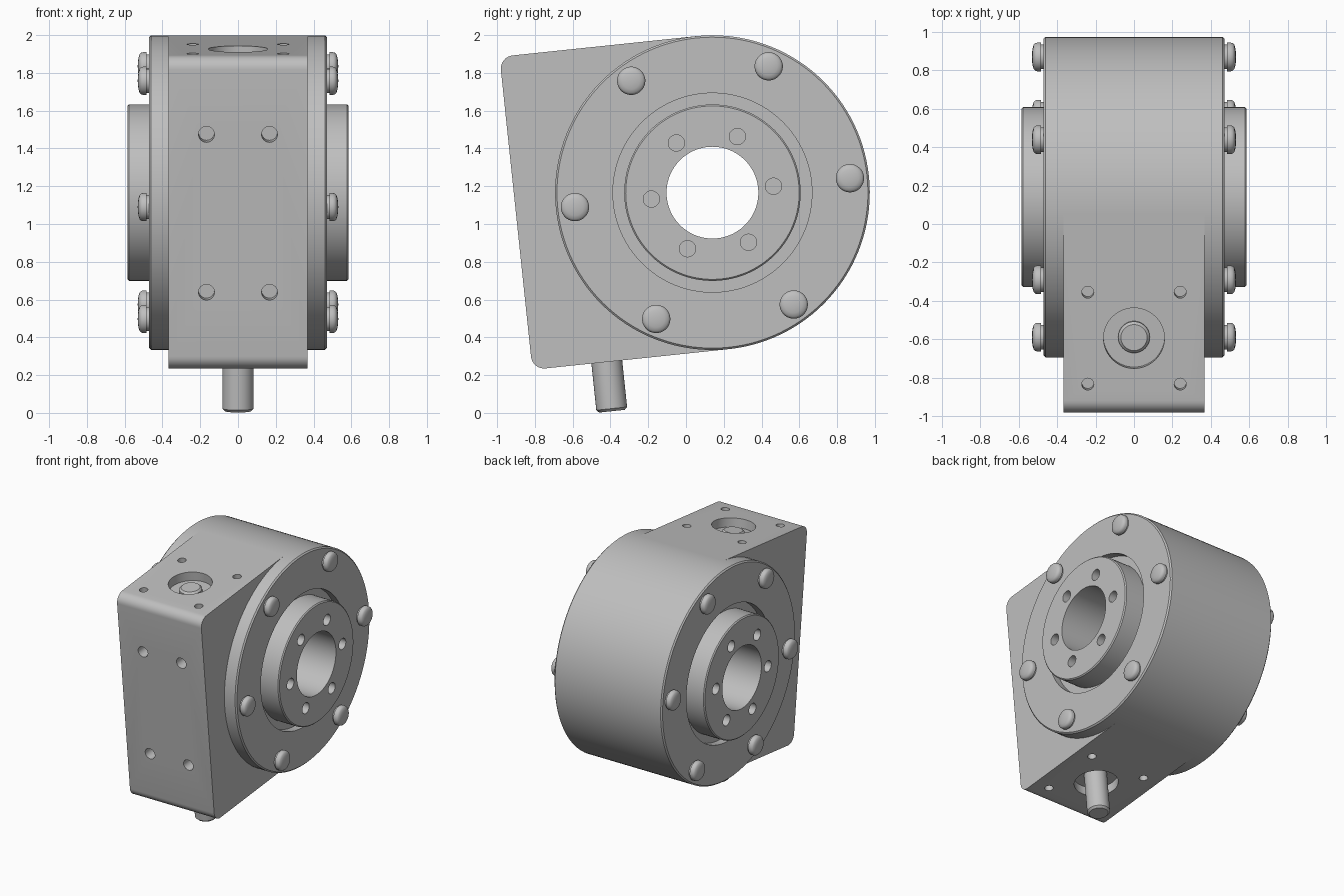
import bpy, bmesh
from math import pi, cos, sin, radians
from mathutils import Matrix, Vector

cube = bpy.data.objects.get("Cube")
if cube:
    bpy.data.objects.remove(cube, do_unlink=True)

metal = bpy.data.materials.new("grey metal")
metal.use_nodes = True
GREY = (0.52, 0.52, 0.52, 1)
metal.diffuse_color = GREY
metal.node_tree.nodes["Principled BSDF"].inputs["Base Color"].default_value = GREY

# The whole unit leans about the drum axis
R, TILT = 0.833, radians(6)
FRAME = Matrix.Translation((0, 0.14, 1.166)) @ Matrix.Rotation(TILT, 4, 'X')
TO_X = Matrix.Rotation(pi / 2, 4, 'Y')
TO_MINUS_X = Matrix.Rotation(-pi / 2, 4, 'Y')
TO_Y = Matrix.Rotation(-pi / 2, 4, 'X')


def make_object(name, bm):
    bmesh.ops.recalc_face_normals(bm, faces=bm.faces)
    mesh = bpy.data.meshes.new(name)
    bm.to_mesh(mesh)
    bm.free()
    mesh.materials.append(metal)
    obj = bpy.data.objects.new(name, mesh)
    bpy.context.collection.objects.link(obj)
    obj.matrix_world = FRAME
    return obj


def lathe(bm, profile, matrix, steps, closed=False):
    """Spin (radius, height) points about z, then place the result."""
    rings = []
    for r, h in profile:
        count = 1 if r == 0 else steps
        rings.append([bm.verts.new(matrix @ Vector((r * cos(2 * pi * i / steps),
                      r * sin(2 * pi * i / steps), h))) for i in range(count)])
    pairs = list(zip(rings, rings[1:]))
    if closed:
        pairs.append((rings[-1], rings[0]))
    for a, b in pairs:
        for i in range(steps):
            j = (i + 1) % steps
            if len(a) == 1:
                bm.faces.new((a[0], b[j], b[i]))
            elif len(b) == 1:
                bm.faces.new((a[i], a[j], b[0]))
            else:
                bm.faces.new((a[i], a[j], b[j], b[i]))


def pin(bm, r, half, place, steps=32):
    """Plain cylinder centred on its place, used for cutting holes."""
    lathe(bm, [(0, -half), (r, -half), (r, half), (0, half)], place, steps)


def cut(obj, bm):
    cutter = make_object("hole_cutter", bm)
    cutter.hide_render = True
    mod = obj.modifiers.new("holes", 'BOOLEAN')
    mod.operation, mod.solver, mod.object = 'DIFFERENCE', 'EXACT', cutter
    bpy.context.view_layer.objects.active = obj
    bpy.context.view_layer.update()
    bpy.ops.object.modifier_apply(modifier=mod.name)
    bpy.data.objects.remove(cutter, do_unlink=True)


def around(radius, x):
    """Six places on a circle about the drum axis."""
    return [Matrix.Translation((x, radius * cos(k * pi / 3), radius * sin(k * pi / 3)))
            for k in range(6)]


# Drum with grooves, hubs and a through bore
side = [(R, 0.46), (R - 0.01, 0.47), (0.527, 0.47), (0.527, 0.41), (0.467, 0.41),
        (0.467, 0.577), (0.459, 0.585), (0.243, 0.585)]
bm = bmesh.new()
lathe(bm, side + [(r, -h) for r, h in reversed(side)], TO_X, 128, closed=True)
drum = make_object("drum", bm)
holes = bmesh.new()
for x in (0.585, -0.585):
    for place in around(0.325, x):
        pin(holes, 0.043, 0.1, place @ TO_X)
cut(drum, holes)

# Gear housing: rounded front corners, hollowed where the drum sits
FRONT, CORNER, HALF = -1.046, 0.07, 0.367
outline = [(0, R)]
for top in (1, -1):
    arc = [(FRONT + CORNER - CORNER * sin(a), top * (R - CORNER + CORNER * cos(a)))
           for a in [i * pi / 16 for i in range(9)]]
    outline += arc if top == 1 else arc[::-1]
outline.append((0, -R))
outline += [(-0.8 * cos(a), 0.8 * sin(a))
            for a in [-pi / 2 + i * pi / 32 for i in range(33)]]
bm = bmesh.new()
face = bm.faces.new([bm.verts.new((-HALF, y, z)) for y, z in outline])
new = bmesh.ops.extrude_face_region(bm, geom=[face])["geom"]
bmesh.ops.translate(bm, vec=(2 * HALF, 0, 0),
                    verts=[v for v in new if isinstance(v, bmesh.types.BMVert)])
housing = make_object("gear_housing", bm)

# Shaft recesses and mounting holes
SHAFT = -0.65
holes = bmesh.new()
for end in (R, -R):
    pin(holes, 0.158, 0.07, Matrix.Translation((0, SHAFT, end)), 64)
    for x in (0.24, -0.24):
        for dy in (0.24, -0.24):
            pin(holes, 0.031, 0.08, Matrix.Translation((x, SHAFT + dy, end)))
for x in (0.167, -0.167):
    for z in (0.42, -0.42):
        pin(holes, 0.042, 0.1, Matrix.Translation((x, FRONT, z)) @ TO_Y)
cut(housing, holes)

# Input shaft with chamfered ends
bm = bmesh.new()
lathe(bm, [(0, -1.095), (0.068, -1.095), (0.082, -1.081),
           (0.082, 0.786), (0.068, 0.8), (0, 0.8)],
      Matrix.Translation((0, SHAFT, 0)), 48)
make_object("input_shaft", bm)

# Domed bolts on both drum faces
head = [(0, -0.02), (0.064, -0.02), (0.064, 0.014), (0.075, 0.014), (0.075, 0.032),
        (0.072, 0.043), (0.064, 0.051), (0.045, 0.057), (0.022, 0.06), (0, 0.061)]
for label, x, turn in (("left", 0.47, TO_X), ("right", -0.47, TO_MINUS_X)):
    bm = bmesh.new()
    for place in around(0.732, x):
        lathe(bm, head, place @ turn, 32)
    make_object(label + "_bolts", bm)

# Smooth round surfaces, keep edges crisp
parts = [o for o in bpy.context.scene.objects if o.type == 'MESH' and metal.name in o.data.materials]
bpy.ops.object.select_all(action='DESELECT')
for part in parts:
    part.select_set(True)
bpy.context.view_layer.objects.active = parts[0]
bpy.ops.object.shade_smooth_by_angle(angle=radians(30))
